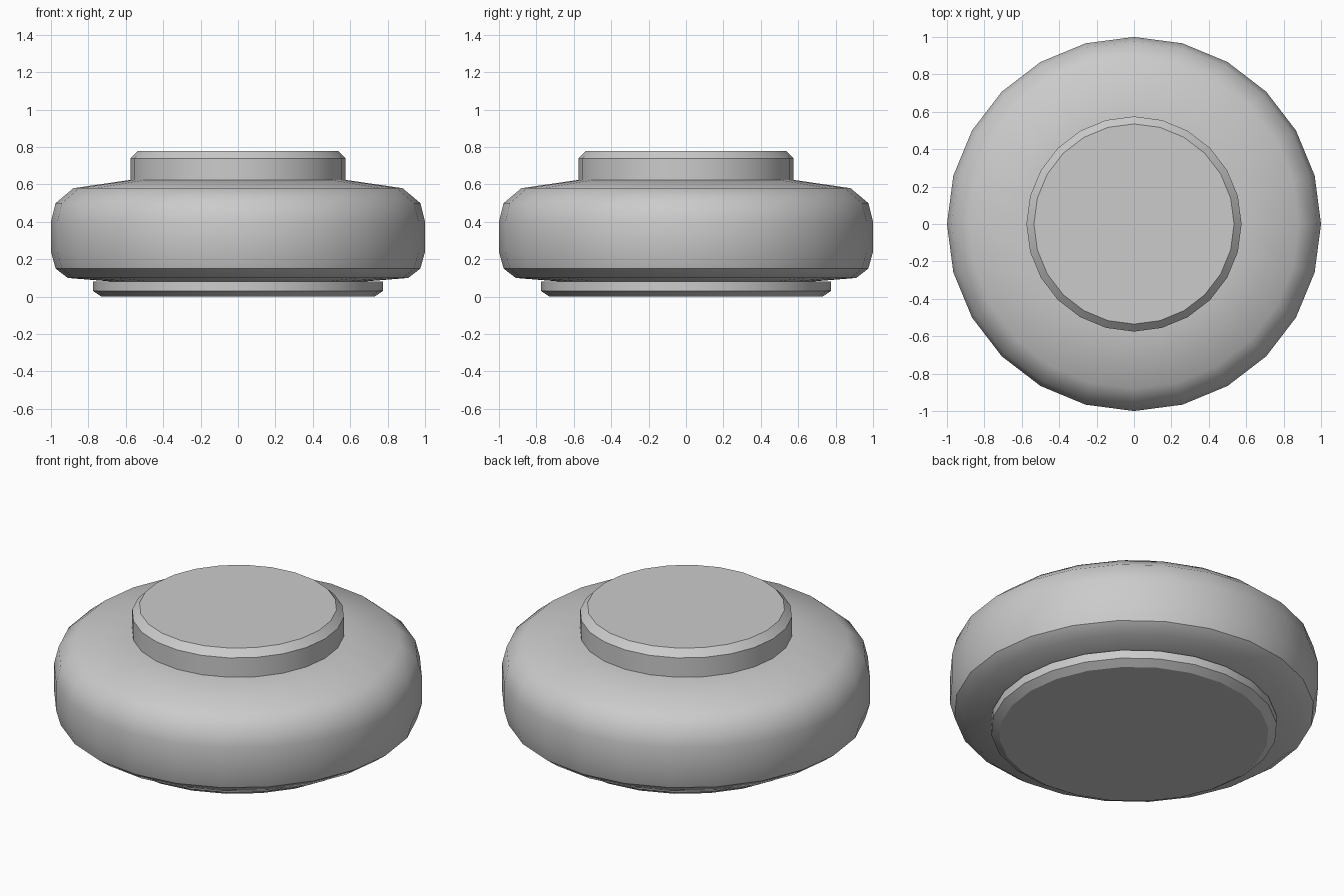
import bpy
import math
import bmesh

SIDES = 24

cube = bpy.data.objects.get("Cube")
if cube:
    bpy.data.objects.remove(cube, do_unlink=True)

grey = bpy.data.materials.new("plain grey")
grey.use_nodes = True
colour = (0.6, 0.6, 0.6, 1.0)
grey.diffuse_color = colour
grey.node_tree.nodes["Principled BSDF"].inputs["Base Color"].default_value = colour


def lathe(name, profile, smooth_angle):
    """Turn a bottom-to-top (radius, height) profile into a capped solid."""
    bm = bmesh.new()
    rings = []
    for r, z in profile:
        rings.append([bm.verts.new((r * math.cos(a), r * math.sin(a), z))
                      for a in (math.tau * i / SIDES for i in range(SIDES))])
    for low, high in zip(rings, rings[1:]):
        for i in range(SIDES):
            j = (i + 1) % SIDES
            bm.faces.new((low[i], low[j], high[j], high[i]))
    bm.faces.new(rings[0][::-1])
    bm.faces.new(rings[-1])
    mesh = bpy.data.meshes.new(name)
    bm.to_mesh(mesh)
    bm.free()
    mesh.materials.append(grey)
    obj = bpy.data.objects.new(name, mesh)
    bpy.context.collection.objects.link(obj)
    bpy.ops.object.select_all(action="DESELECT")
    obj.select_set(True)
    bpy.context.view_layer.objects.active = obj
    bpy.ops.object.shade_smooth_by_angle(angle=math.radians(smooth_angle))


# Low foot disc with a chamfered lower rim
lathe("foot", [(0.73, 0), (0.775, 0.03), (0.775, 0.08)], 30)

# Rounded main body, with a crisp edge above its lower chamfer
lathe("body", [(0.6, 0.075), (0.91, 0.10), (0.975, 0.15), (1.0, 0.24),
               (1.0, 0.40), (0.975, 0.50), (0.88, 0.58), (0.57, 0.625)], 36)

# Raised top cap with a chamfered upper rim
lathe("top_cap", [(0.575, 0.60), (0.575, 0.74), (0.535, 0.78)], 30)
